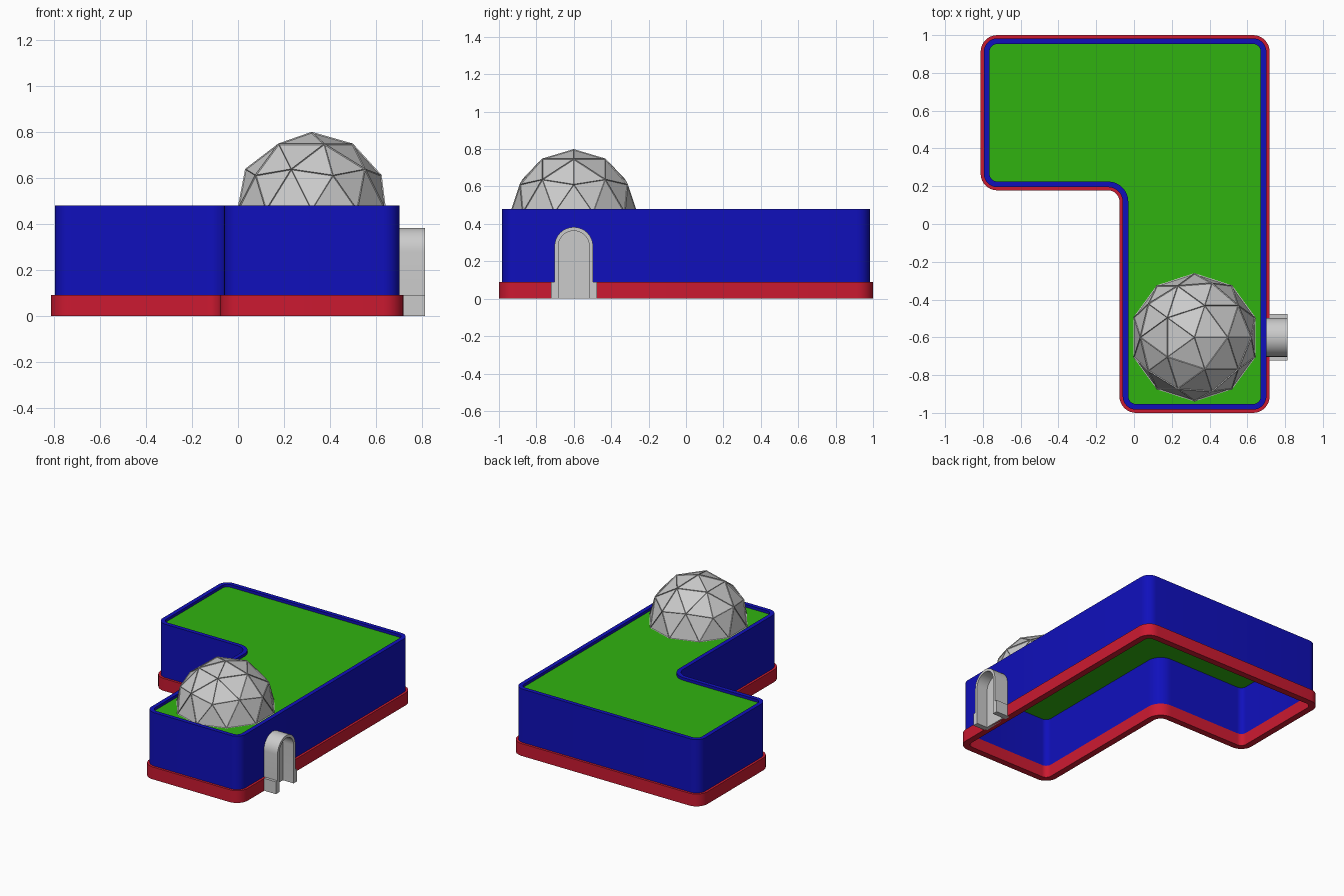
import bpy, bmesh
from math import sin, cos, pi, radians
from mathutils import Vector

if "Cube" in bpy.data.objects:
    bpy.data.objects.remove(bpy.data.objects["Cube"])


def finish(bm, name, color=None, smooth=True):
    bmesh.ops.recalc_face_normals(bm, faces=bm.faces[:])
    me = bpy.data.meshes.new(name)
    bm.to_mesh(me)
    bm.free()
    ob = bpy.data.objects.new(name, me)
    bpy.context.collection.objects.link(ob)
    if color:
        mat = bpy.data.materials.new(name + "_paint")
        mat.diffuse_color = (*color, 1)
        mat.use_nodes = True
        mat.node_tree.nodes["Principled BSDF"].inputs["Base Color"].default_value = mat.diffuse_color
        me.materials.append(mat)
    if smooth:
        bpy.ops.object.select_all(action='DESELECT')
        ob.select_set(True)
        bpy.context.view_layer.objects.active = ob
        bpy.ops.object.shade_smooth_by_angle(angle=radians(30))
    return ob


def prism(name, outer, lo, hi, inner=None, along_x=False, color=None):
    """Extrude a 2D outline, optionally hollow, along z or x."""
    bm = bmesh.new()

    def loop(pts, h):
        return [bm.verts.new((h, a, b) if along_x else (a, b, h)) for a, b in pts]

    def bridge(p, q):
        n = len(p)
        for i in range(n):
            j = (i + 1) % n
            bm.faces.new((p[i], p[j], q[j], q[i]))

    o0, o1 = loop(outer, lo), loop(outer, hi)
    bridge(o0, o1)
    if inner:
        i0, i1 = loop(inner, lo), loop(inner, hi)
        bridge(i1, i0)
        bridge(o1, i1)
        bridge(i0, o0)
    else:
        bm.faces.new(o0)
        bm.faces.new(o1)
    return finish(bm, name, color)


# L-shaped plan with rounded corners, inset by d
PLAN = [(-.077, -1), (.718, -1), (.718, 1), (-.812, 1), (-.812, .178), (-.077, .178)]


def plan(d, seg=8):
    pts = []
    for i, p in enumerate(PLAN):
        p = Vector(p)
        u = (Vector(PLAN[i - 1]) - p).normalized()
        v = (Vector(PLAN[(i + 1) % len(PLAN)]) - p).normalized()
        concave = i == len(PLAN) - 1
        r = .06 + d if concave else .088 - d
        c = p + (u + v) * (-d if concave else d) + (u + v) * r
        for k in range(seg + 1):
            t = k / seg * pi / 2
            pts.append(tuple(c - v * r * cos(t) - u * r * sin(t)))
    return pts


# Plinth, walls and roof
prism("plinth", plan(0), 0, .09, inner=plan(.047), color=(.6, .01, .03))
prism("walls", plan(.017), .09, .48, inner=plan(.047), color=(.005, .005, .5))
prism("roof", plan(.046), .45, .46, color=(.03, .45, .005))

# Geodesic dome: half icosphere with sunken panels between narrow struts
bm = bmesh.new()
bmesh.ops.create_icosphere(bm, subdivisions=2, radius=.34)
bmesh.ops.delete(bm, geom=[v for v in bm.verts if v.co.z < -.01], context='VERTS')
bmesh.ops.inset_individual(bm, faces=bm.faces[:], thickness=.005, depth=-.005)
finish(bm, "dome", smooth=False).location = (.32, -.6, .46)


# Arched doorway
def arch(r, spring=.28, seg=16):
    return [(-.6 + r * cos(pi * k / seg), spring + r * sin(pi * k / seg)) for k in range(seg + 1)]


R, T, F = .103, .02, .123
outside = [(-.6 + F, 0), (-.6 + F, .09), (-.6 + R, .09)] + arch(R) + \
          [(-.6 - R, .09), (-.6 - F, .09), (-.6 - F, 0)]
r = R - T
inside = [(-.6 - r, 0)] + arch(r)[::-1] + [(-.6 + r, 0)]
prism("door_frame", outside + inside, .70, .812, along_x=True)
prism("door_panel", inside, .702, .725, along_x=True)
